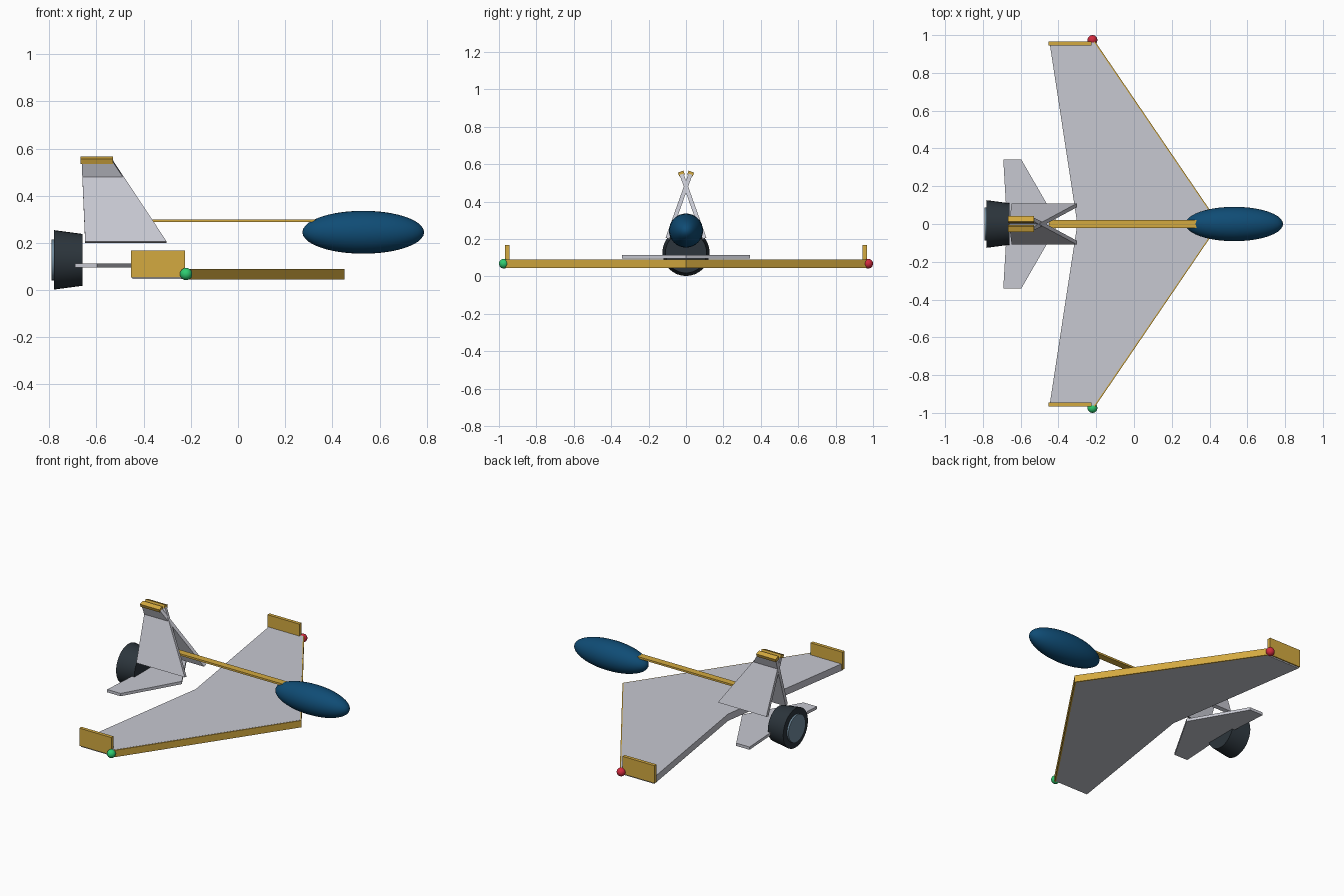
import bpy
import bmesh
import math
from mathutils import Matrix

if "Cube" in bpy.data.objects:
    bpy.data.objects.remove(bpy.data.objects["Cube"], do_unlink=True)


def material(name, r, g, b):
    linear = [((c / 255 + 0.055) / 1.055) ** 2.4 for c in (r, g, b)] + [1]
    mat = bpy.data.materials.new(name)
    mat.use_nodes = True
    mat.diffuse_color = linear
    mat.node_tree.nodes["Principled BSDF"].inputs["Base Color"].default_value = linear
    return mat


GREY = material("light grey", 199, 200, 209)
GOLD = material("gold", 212, 170, 64)
BLUE = material("deep blue", 15, 76, 117)
DARK = material("charcoal", 44, 53, 60)
GLASS = material("exhaust blue grey", 112, 138, 156)
RED = material("red", 210, 42, 62)
GREEN = material("green", 46, 204, 113)


def finish(bm, name, mat, matrix=None):
    if matrix:
        bm.transform(matrix)
    bmesh.ops.recalc_face_normals(bm, faces=bm.faces)
    mesh = bpy.data.meshes.new(name)
    bm.to_mesh(mesh)
    bm.free()
    mesh.materials.append(mat)
    obj = bpy.data.objects.new(name, mesh)
    bpy.context.collection.objects.link(obj)
    return obj


def prism(name, outline, low, high, mat, matrix=None):
    """Extrude a flat outline in local xy from low to high."""
    bm = bmesh.new()
    face = bm.faces.new([bm.verts.new((x, y, low)) for x, y in outline])
    top = bmesh.ops.extrude_face_region(bm, geom=[face])["geom"]
    verts = [v for v in top if isinstance(v, bmesh.types.BMVert)]
    bmesh.ops.translate(bm, verts=verts, vec=(0, 0, high - low))
    return finish(bm, name, mat, matrix)


def box(name, x0, x1, y0, y1, z0, z1, mat):
    return prism(name, [(x0, y0), (x1, y0), (x1, y1), (x0, y1)], z0, z1, mat)


def smooth(obj):
    bpy.ops.object.select_all(action="DESELECT")
    obj.select_set(True)
    bpy.context.view_layer.objects.active = obj
    bpy.ops.object.shade_smooth_by_angle(angle=math.radians(35))


def ellipsoid(name, centre, radii, mat):
    bm = bmesh.new()
    bmesh.ops.create_uvsphere(bm, u_segments=32, v_segments=20, radius=1)
    smooth(finish(bm, name, mat, Matrix.Translation(centre)
                  @ Matrix.Diagonal((*radii, 1)) @ Matrix.Rotation(math.pi / 2, 4, "Y")))


def drum(name, x0, x1, r0, r1, z, mat):
    bm = bmesh.new()
    bmesh.ops.create_cone(bm, cap_ends=True, segments=32, radius1=r0, radius2=r1, depth=x1 - x0)
    smooth(finish(bm, name, mat, Matrix.Translation(((x0 + x1) / 2, 0, z))
                  @ Matrix.Rotation(math.pi / 2, 4, "Y")))


def mirrored(half):
    return half + [(x, -y) for x, y in reversed(half) if y > 0]


# Swept wing with a thin gold leading edge
prism("wing", mirrored([(0.445, 0), (-0.21, 0.96), (-0.447, 0.96), (-0.30, 0)]), 0.046, 0.09, GREY)
prism("leading_edge", [(0.452, 0), (-0.205, 0.965), (-0.216, 0.965), (0.44, 0),
                       (-0.216, -0.965), (-0.205, -0.965)], 0.045, 0.089, GOLD)

# Horizontal tailplane
prism("tailplane", mirrored([(-0.40, 0), (-0.597, 0.342), (-0.692, 0.342), (-0.672, 0)]),
      0.095, 0.113, GREY)

# Pairs: winglets, tip lights and crossed tail fins
pivot = Matrix.Translation((0, 0, 0.48))
upright = Matrix.Rotation(math.pi / 2, 4, "X")
for side, label, light in ((1, "left", RED), (-1, "right", GREEN)):
    y0, y1 = sorted((side * 0.945, side * 0.967))
    box(label + "_winglet", -0.453, -0.225, y0, y1, 0.054, 0.167, GOLD)
    ellipsoid(label + "_tip_light", (-0.22, side * 0.974, 0.068), (0.026,) * 3, light)

    tilt = pivot @ Matrix.Rotation(side * math.radians(19.6), 4, "X") @ upright
    prism(label + "_fin", [(-0.648, -0.294), (-0.303, -0.294), (-0.533, 0.075), (-0.663, 0.075)],
          -0.011, 0.011, GREY, tilt)
    prism(label + "_fin_cap", [(-0.668, 0.064), (-0.53, 0.064), (-0.53, 0.085), (-0.668, 0.085)],
          -0.016, 0.016, GOLD, tilt)

# Boom carrying the forward pod
box("boom", -0.45, 0.33, -0.022, 0.022, 0.288, 0.300, GOLD)
ellipsoid("nose_pod", (0.531, 0, 0.245), (0.258, 0.091, 0.091), BLUE)

# Rear engine and its exhaust disc
drum("engine", -0.78, -0.66, 0.126, 0.11, 0.128, DARK)
drum("exhaust_disc", -0.791, -0.76, 0.087, 0.087, 0.128, GLASS)
